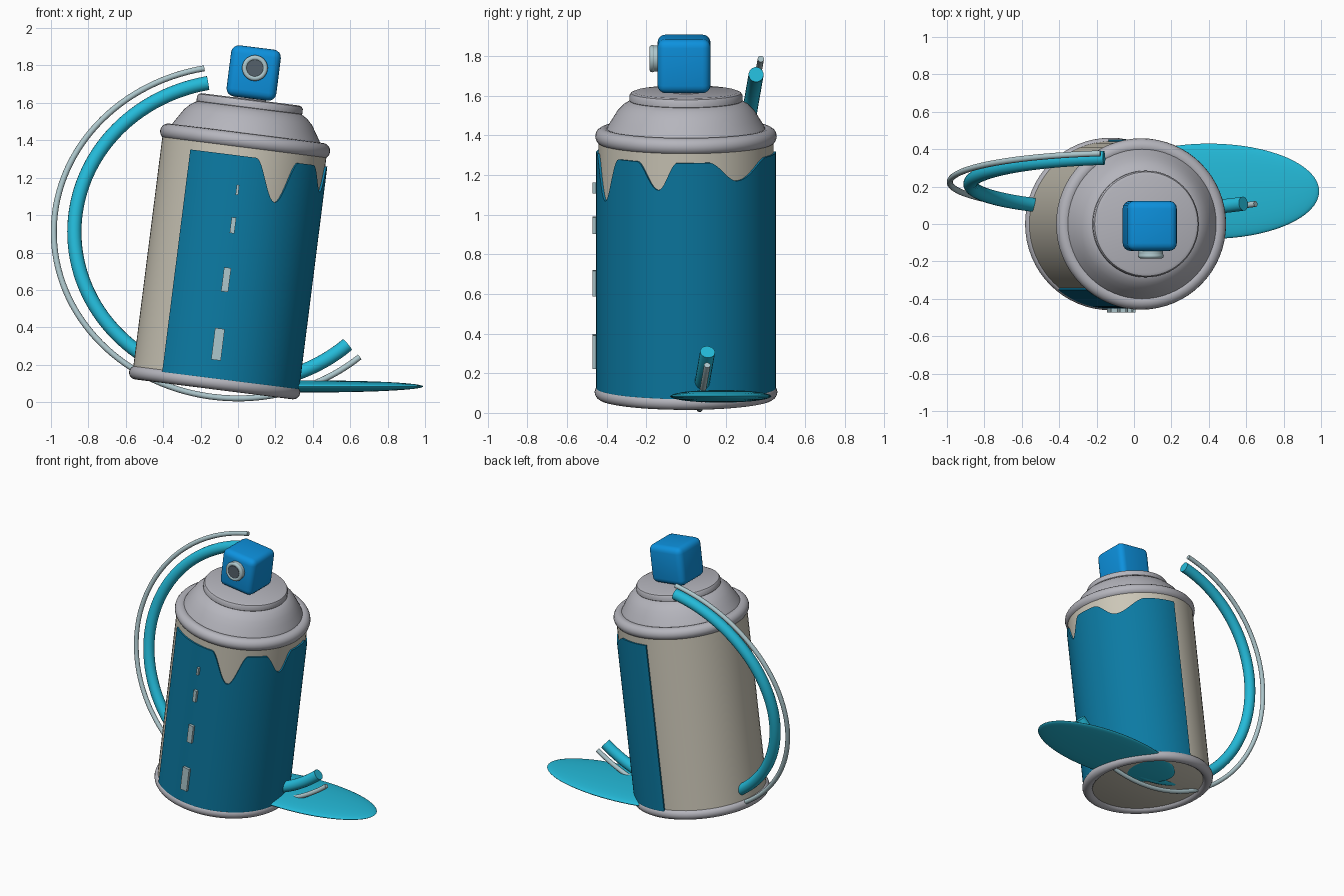
import bpy, bmesh, math
from mathutils import Matrix, Vector

if "Cube" in bpy.data.objects:
    bpy.data.objects.remove(bpy.data.objects["Cube"])

# The can leans sideways: its parts are modelled upright, then moved by this matrix
LEAN = Matrix.Translation((-0.125, 0, 0.105)) @ Matrix.Rotation(math.radians(7.2), 4, 'Y')


def material(name, srgb):
    m = bpy.data.materials.new(name)
    m.diffuse_color = [((c + 0.055) / 1.055) ** 2.4 if c > 0.04 else c / 12.92 for c in srgb] + [1]
    m.use_nodes = True
    m.node_tree.nodes["Principled BSDF"].inputs["Base Color"].default_value = m.diffuse_color
    return m


METAL = material("grey metal", (0.71, 0.71, 0.74))
CREAM = material("cream", (0.80, 0.78, 0.72))
LABEL = material("deep teal", (0.045, 0.48, 0.64))
CAP = material("bright blue", (0.05, 0.57, 0.87))
CYAN = material("cyan", (0.14, 0.73, 0.85))
PALE = material("pale grey blue", (0.68, 0.78, 0.80))
DARK = material("dark slate", (0.33, 0.38, 0.42))


def finish(name, bm, mat, matrix=LEAN, smooth=True):
    bmesh.ops.recalc_face_normals(bm, faces=bm.faces)
    me = bpy.data.meshes.new(name)
    bm.to_mesh(me)
    bm.free()
    me.transform(matrix)
    me.materials.append(mat)
    ob = bpy.data.objects.new(name, me)
    bpy.context.collection.objects.link(ob)
    if smooth:
        bpy.ops.object.select_all(action='DESELECT')
        ob.select_set(True)
        bpy.context.view_layer.objects.active = ob
        bpy.ops.object.shade_smooth_by_angle(angle=math.radians(35))
    return ob


def lathe(name, profile, mat, matrix=LEAN, closed=False, n=64):
    """Spin (radius, height) points around z; open profiles get end caps."""
    bm = bmesh.new()
    rings = [[bm.verts.new((r * math.cos(2 * math.pi * i / n), r * math.sin(2 * math.pi * i / n), h))
              for i in range(n)] for r, h in profile]
    pairs = list(zip(rings, rings[1:]))
    if closed:
        pairs.append((rings[-1], rings[0]))
    else:
        bm.faces.new(rings[0])
        bm.faces.new(rings[-1])
    for a, b in pairs:
        for i in range(n):
            j = (i + 1) % n
            bm.faces.new((a[i], a[j], b[j], b[i]))
    return finish(name, bm, mat, matrix)


def ring(name, major, minor, height, mat, matrix=LEAN, n=64):
    pts = [(major + minor * math.cos(t * math.pi / 8), height + minor * math.sin(t * math.pi / 8))
           for t in range(16)]
    return lathe(name, pts, mat, matrix, True, n)


def box(name, centre, size, mat, bevel=0.0, segments=4):
    bm = bmesh.new()
    bmesh.ops.create_cube(bm, size=1)
    bmesh.ops.scale(bm, vec=size, verts=bm.verts)
    if bevel:
        bmesh.ops.bevel(bm, geom=bm.edges[:], offset=bevel, segments=segments, profile=0.5, affect='EDGES')
    bmesh.ops.translate(bm, vec=centre, verts=bm.verts)
    return finish(name, bm, mat, smooth=bevel > 0)


# Can body and metal rings
lathe("can_body", [(0.42, -0.015), (0.442, 0.0), (0.442, 1.28)], CREAM)
ring("bottom_ring", 0.424, 0.037, 0.0, METAL)
ring("top_ring", 0.415, 0.043, 1.30, METAL)
lathe("shoulder", [(0.43, 1.27), (0.405, 1.33), (0.392, 1.355), (0.37, 1.39), (0.345, 1.43),
                   (0.315, 1.46), (0.275, 1.485)], METAL)
lathe("top_plate", [(0.26, 1.465), (0.276, 1.47), (0.285, 1.482), (0.285, 1.508), (0.278, 1.52),
                    (0.262, 1.526)], METAL)

# Wrapped label with dripping notches: (angle, left width, right width, depth)
DRIPS = [(-64, 17, 15, 0.225), (-18, 15, 12, 0.14), (35, 20, 28, 0.10)]


def label_top(deg):
    h = 1.22
    for centre, left, right, depth in DRIPS:
        d = deg - centre
        t = abs(d) / (left if d < 0 else right)
        if t < 1:
            h -= depth * (0.5 + 0.5 * math.cos(math.pi * t)) ** 0.9
    return h


bm = bmesh.new()
cols = []
STEPS = 148
for i in range(STEPS + 1):
    deg = -129 + 221 * i / STEPS
    a = math.radians(deg)
    cols.append([[bm.verts.new((r * math.cos(a), r * math.sin(a), h)) for h in (0.02, label_top(deg))]
                 for r in (0.438, 0.453)])
for (i0, o0), (i1, o1) in zip(cols, cols[1:]):
    bm.faces.new((o0[0], o1[0], o1[1], o0[1]))
    bm.faces.new((i0[0], i1[0], i1[1], i0[1]))
    bm.faces.new((o0[1], o1[1], i1[1], i0[1]))
    bm.faces.new((o0[0], o1[0], i1[0], i0[0]))
for inner, outer in (cols[0], cols[-1]):
    bm.faces.new((inner[0], outer[0], outer[1], inner[1]))
finish("label", bm, LABEL)

# Row of shrinking dashes up the front
for k, (h, w, tall) in enumerate([(0.205, 0.052, 0.17), (0.553, 0.038, 0.13),
                                  (0.846, 0.025, 0.085), (1.037, 0.014, 0.055)]):
    box(f"front_dash_{k + 1}", (-0.008, -0.457, h), (w, 0.03, tall), PALE)

# Spray cap, stem and nozzle
lathe("stem", [(0.085, 1.50), (0.085, 1.56)], METAL, n=32)
box("spray_cap", (0, -0.01, 1.668), (0.268, 0.268, 0.275), CAP, 0.042)
TO_FRONT = LEAN @ Matrix.Translation((0.003, -0.14, 1.695)) @ Matrix.Rotation(math.pi / 2, 4, 'X')
lathe("nozzle_base", [(0.066, -0.01), (0.066, 0.025)], PALE, TO_FRONT, n=32)
ring("nozzle_ring", 0.055, 0.014, 0.03, PALE, TO_FRONT, 32)
lathe("nozzle_hole", [(0.045, 0.0), (0.045, 0.042)], DARK, TO_FRONT, n=32)


# Swooping hoses: elliptical arcs lying in a plane that leans backwards
def hose(name, a, b, x_start, x_end, y0, slope, radius, mat):
    t0 = math.pi - math.asin(math.sqrt(1 - (x_start / a) ** 2))
    t1 = 2 * math.pi - math.acos(x_end / a)
    bm = bmesh.new()
    rings, n, steps = [], 16, 80
    for i in range(steps + 1):
        t = t0 + (t1 - t0) * i / steps
        z = 0.91 + b * math.sin(t)
        p = Vector((a * math.cos(t), y0 + slope * z, z))
        dz = b * math.cos(t)
        tangent = Vector((-a * math.sin(t), slope * dz, dz)).normalized()
        side = Vector((0, 1, -slope)).normalized()
        up = tangent.cross(side)
        rings.append([bm.verts.new(p + radius * (math.cos(u) * side + math.sin(u) * up))
                      for u in (2 * math.pi * k / n for k in range(n))])
    for r, s in zip(rings, rings[1:]):
        for k in range(n):
            j = (k + 1) % n
            bm.faces.new((r[k], r[j], s[j], s[k]))
    bm.faces.new(rings[0])
    bm.faces.new(rings[-1])
    finish(name, bm, mat, Matrix())


hose("thick_swoosh", 0.875, 0.81, -0.16, 0.585, 0.055, 0.175, 0.038, CYAN)
hose("thin_swoosh", 0.985, 0.89, -0.18, 0.65, 0.065, 0.175, 0.016, PALE)

# Flat puddle-like leaf beside the base
bm = bmesh.new()
bmesh.ops.create_uvsphere(bm, u_segments=64, v_segments=24, radius=1)
finish("side_leaf", bm, CYAN, Matrix.Translation((0.40, 0.175, 0.084)) @ Matrix.Diagonal((0.59, 0.255, 0.032, 1)))
